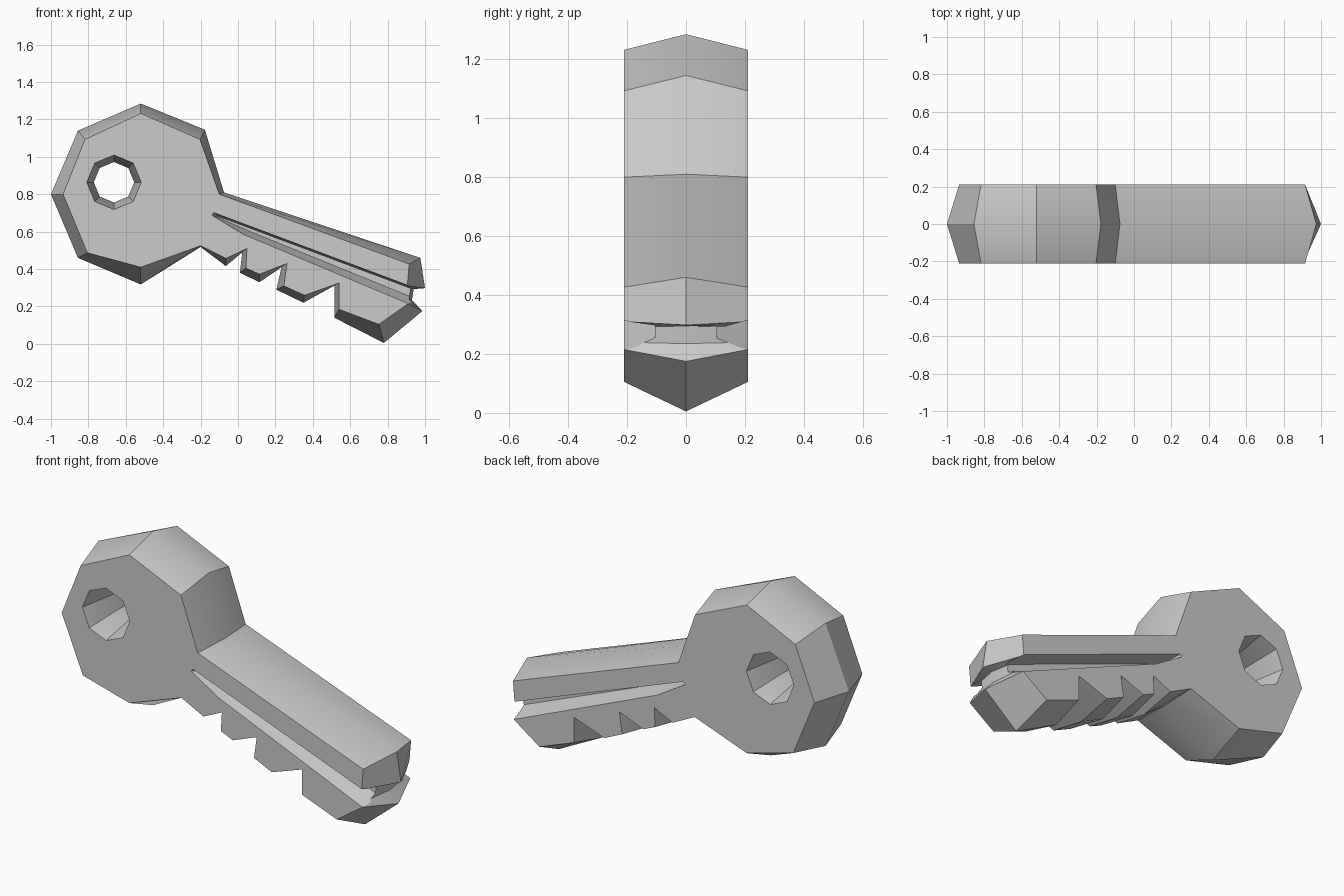
import bpy, bmesh, math

if "Cube" in bpy.data.objects:
    bpy.data.objects.remove(bpy.data.objects["Cube"])


def loft(name, layers, y_positions):
    """Solid made of matching (x, z) outlines stacked along y."""
    bm = bmesh.new()
    rings = [[bm.verts.new((x, y, z)) for x, z in pts]
             for pts, y in zip(layers, y_positions)]
    n = len(rings[0])
    for a, b in zip(rings, rings[1:]):
        for i in range(n):
            j = (i + 1) % n
            bm.faces.new((a[i], a[j], b[j], b[i]))
    bm.faces.new(rings[0])
    bm.faces.new(rings[-1])
    bmesh.ops.recalc_face_normals(bm, faces=bm.faces)
    mesh = bpy.data.meshes.new(name)
    bm.to_mesh(mesh)
    bm.free()
    obj = bpy.data.objects.new(name, mesh)
    bpy.context.collection.objects.link(obj)
    return obj


def cut(target, cutter):
    cutter.hide_render = True
    mod = target.modifiers.new("cut", 'BOOLEAN')
    mod.operation = 'DIFFERENCE'
    mod.solver = 'EXACT'
    mod.object = cutter
    bpy.context.view_layer.objects.active = target
    bpy.ops.object.modifier_apply(modifier=mod.name)
    bpy.data.objects.remove(cutter)


# Key outline: each row is ridge (x, z) at y = 0, then flat face (x, z)
W = 0.21
outline = [
    # head
    (-1.0, 0.80, -0.935, 0.80), (-0.856, 1.14, -0.818, 1.093),
    (-0.52, 1.285, -0.52, 1.232), (-0.177, 1.145, -0.203, 1.093),
    # shank top and tip
    (-0.075, 0.81, -0.10, 0.80), (0.975, 0.46, 0.915, 0.427),
    (1.0, 0.298, 0.905, 0.31), (0.94, 0.295, 0.905, 0.29),
    (0.93, 0.235, 0.908, 0.24), (0.985, 0.175, 0.91, 0.215),
    # teeth, from tip back to head
    (0.78, 0.005, 0.753, 0.105), (0.515, 0.14, 0.54, 0.185),
    (0.515, 0.325, 0.54, 0.325), (0.35, 0.22, 0.355, 0.26),
    (0.205, 0.29, 0.245, 0.31), (0.235, 0.42, 0.262, 0.43),
    (0.115, 0.33, 0.115, 0.373), (0.01, 0.38, 0.042, 0.405),
    (0.025, 0.508, 0.048, 0.51), (-0.065, 0.416, -0.065, 0.457),
    # head underside
    (-0.20, 0.518, -0.20, 0.525), (-0.52, 0.318, -0.52, 0.41),
    (-0.856, 0.46, -0.805, 0.487),
]
ridge = [p[:2] for p in outline]
face = [p[2:] for p in outline]
key = loft("key", [face, ridge, face], [-W, 0, W])


# Waisted eight-sided ring hole
def octagon(r):
    return [(-0.663 + r * math.cos(i * math.pi / 4),
             0.864 + r * math.sin(i * math.pi / 4)) for i in range(8)]


cut(key, loft("hole_cutter", [octagon(0.149), octagon(0.108), octagon(0.149)],
              [-W - 0.02, 0, W + 0.02]))

# Tapering groove along both sides, open at the tip
mouth = [(-0.13, 0.702), (1.2, 0.204), (1.2, 0.093), (0.03, 0.585), (-0.14, 0.688)]
floor = [(-0.10, 0.680), (1.2, 0.193), (1.2, 0.140), (0.06, 0.603), (-0.105, 0.676)]
for side in (-1, 1):
    cut(key, loft("groove_cutter", [mouth, mouth, floor],
                  [side * (W + 0.05), side * W, side * 0.105]))

key.select_set(True)
bpy.context.view_layer.objects.active = key
bpy.ops.object.shade_smooth_by_angle(angle=math.radians(30))
